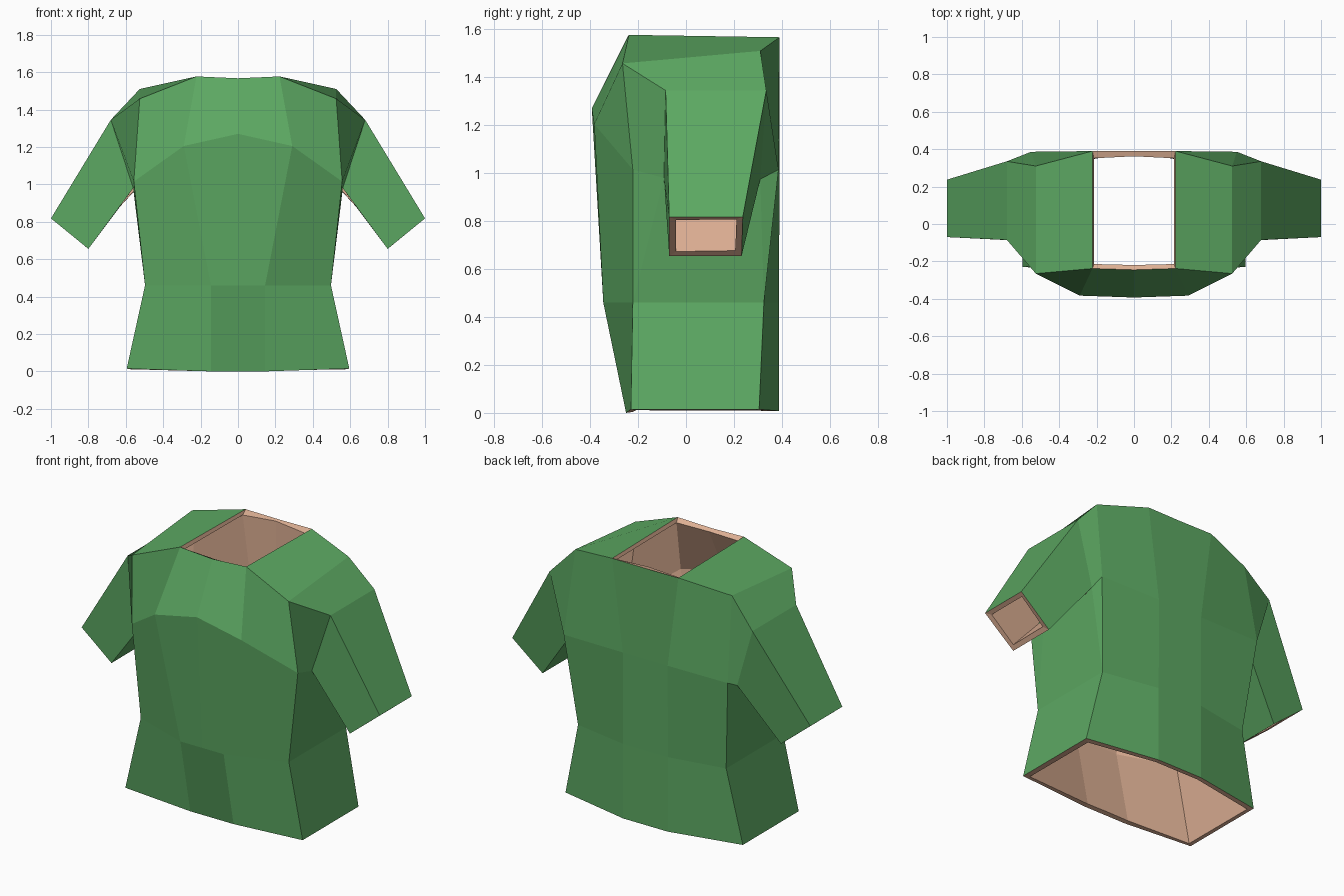
import bpy, bmesh

if "Cube" in bpy.data.objects:
    bpy.data.objects.remove(bpy.data.objects["Cube"])


def material(name, rgb):
    m = bpy.data.materials.new(name)
    m.diffuse_color = (*rgb, 1.0)
    m.use_nodes = True
    m.node_tree.nodes["Principled BSDF"].inputs["Base Color"].default_value = m.diffuse_color
    return m


green = material("green cloth", (0.107, 0.392, 0.122))
lining = material("beige lining", (0.73, 0.434, 0.296))

# Right half of the shirt: landmark points
P = {
    # hem
    "hem_f0": (0, -0.25, 0), "hem_f1": (0.145, -0.25, 0), "hem_f2": (0.595, -0.23, 0.015),
    "hem_b2": (0.595, 0.305, 0.015), "hem_b1": (0.15, 0.388, 0.008), "hem_b0": (0, 0.388, 0.008),
    # waist
    "waist_f0": (0, -0.345, 0.46), "waist_f1": (0.145, -0.345, 0.46), "waist_f2": (0.497, -0.222, 0.46),
    "waist_b2": (0.497, 0.325, 0.46), "waist_b1": (0.15, 0.388, 0.46), "waist_b0": (0, 0.388, 0.46),
    # chest and shoulder blades
    "chest_f0": (0, -0.393, 1.27), "chest_f1": (0.29, -0.383, 1.205), "pit_f": (0.557, -0.222, 1.015),
    "pit_b": (0.55, 0.386, 1.015), "blade_b1": (0.15, 0.39, 1.015), "blade_b0": (0, 0.39, 1.015),
    # neck and shoulder
    "neck_f0": (0, -0.245, 1.567), "neck_f1": (0.222, -0.238, 1.577),
    "neck_b1": (0.222, 0.39, 1.567), "neck_b0": (0, 0.39, 1.565),
    "shoulder_f": (0.525, -0.265, 1.458), "shoulder_b": (0.525, 0.31, 1.51),
    # sleeve root and cuff
    "top_f": (0.68, -0.085, 1.345), "top_b": (0.68, 0.335, 1.345),
    "under_f": (0.56, -0.092, 0.98), "under_b": (0.56, 0.31, 0.975),
    "cuff_top_f": (1.0, -0.07, 0.818), "cuff_top_b": (1.0, 0.237, 0.818),
    "cuff_low_f": (0.80, -0.07, 0.655), "cuff_low_b": (0.80, 0.232, 0.655),
}

FACES = [
    # front
    "hem_f0 hem_f1 waist_f1 waist_f0", "hem_f1 hem_f2 waist_f2 waist_f1",
    "waist_f0 waist_f1 chest_f1 chest_f0", "waist_f1 waist_f2 pit_f chest_f1",
    "chest_f0 chest_f1 neck_f1 neck_f0", "chest_f1 pit_f shoulder_f neck_f1",
    # side
    "hem_f2 hem_b2 waist_b2 waist_f2", "waist_f2 waist_b2 under_b under_f",
    "waist_f2 under_f pit_f", "waist_b2 pit_b under_b",
    # back
    "hem_b2 hem_b1 waist_b1 waist_b2", "hem_b1 hem_b0 waist_b0 waist_b1",
    "waist_b2 waist_b1 blade_b1 pit_b", "waist_b1 waist_b0 blade_b0 blade_b1",
    "pit_b blade_b1 neck_b1 shoulder_b", "blade_b1 blade_b0 neck_b0 neck_b1",
    # shoulder
    "neck_f1 shoulder_f shoulder_b neck_b1", "shoulder_f top_f top_b shoulder_b",
    "pit_f under_f top_f shoulder_f", "under_b pit_b shoulder_b top_b",
    # sleeve
    "under_f cuff_low_f cuff_top_f top_f", "top_f cuff_top_f cuff_top_b top_b",
    "top_b cuff_top_b cuff_low_b under_b", "under_b cuff_low_b cuff_low_f under_f",
]

bm = bmesh.new()
verts = {name: bm.verts.new(co) for name, co in P.items()}
for f in FACES:
    bm.faces.new([verts[n] for n in f.split()])
mesh = bpy.data.meshes.new("shirt")
bm.to_mesh(mesh)
bm.free()

shirt = bpy.data.objects.new("shirt", mesh)
bpy.context.collection.objects.link(shirt)
mesh.materials.append(green)
mesh.materials.append(lining)

# Mirror to the left half, then give the cloth thickness with a beige lining
mirror = shirt.modifiers.new("mirror", 'MIRROR')
mirror.use_clip = True
mirror.merge_threshold = 0.001
cloth = shirt.modifiers.new("cloth", 'SOLIDIFY')
cloth.thickness = 0.028
cloth.offset = -1
cloth.use_even_offset = True
cloth.material_offset = 1
cloth.material_offset_rim = 1
